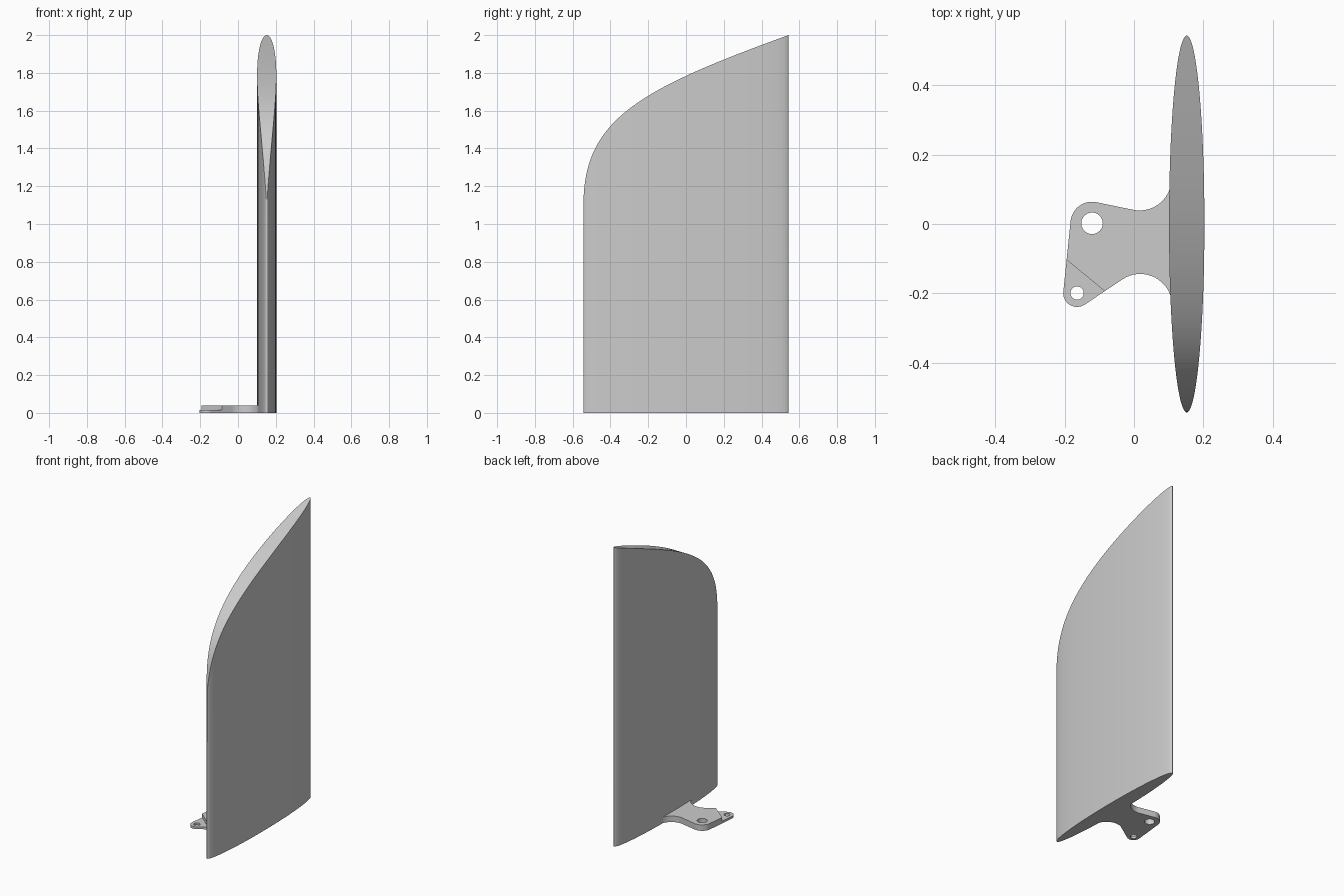
import bpy, bmesh
from math import sin, cos, pi, radians, atan2
from mathutils import Vector

if "Cube" in bpy.data.objects:
    bpy.data.objects.remove(bpy.data.objects["Cube"])

grey = bpy.data.materials.new("plain_grey")
grey.use_nodes = True
grey.diffuse_color = (0.6, 0.6, 0.6, 1)
grey.node_tree.nodes["Principled BSDF"].inputs["Base Color"].default_value = (0.6, 0.6, 0.6, 1)


def make_object(name, bm):
    bmesh.ops.recalc_face_normals(bm, faces=bm.faces)
    mesh = bpy.data.meshes.new(name)
    bm.to_mesh(mesh)
    bm.free()
    mesh.materials.append(grey)
    obj = bpy.data.objects.new(name, mesh)
    bpy.context.collection.objects.link(obj)
    return obj


def activate(obj):
    bpy.ops.object.select_all(action='DESELECT')
    obj.select_set(True)
    bpy.context.view_layer.objects.active = obj


def smooth(obj, angle):
    activate(obj)
    bpy.ops.object.shade_smooth_by_angle(angle=radians(angle))


def prism(name, outline, z0, z1):
    bm = bmesh.new()
    face = bm.faces.new([bm.verts.new((x, y, z0)) for x, y in outline])
    top = bmesh.ops.extrude_face_region(bm, geom=[face])["geom"]
    verts = [v for v in top if isinstance(v, bmesh.types.BMVert)]
    bmesh.ops.translate(bm, verts=verts, vec=(0, 0, z1 - z0))
    return make_object(name, bm)


def arc(cx, cy, r, start, end, steps=24):
    angles = [radians(start + (end - start) * i / steps) for i in range(steps + 1)]
    return [(cx + r * cos(a), cy + r * sin(a)) for a in angles]


# Blade: elliptical section with a swept, curved top
HALF_LEN, HALF_WID, BLADE_X, N = 0.543, 0.051, 0.152, 90
SWEEP = [Vector(p) for p in ((-0.543, 1.1), (-0.543, 1.55), (-0.257, 1.71), (0.543, 2.0))]


def sweep_point(t):
    a, b, c, d = SWEEP
    s = 1 - t
    return a * s**3 + b * 3 * s * s * t + c * 3 * s * t * t + d * t**3


def top_height(y):
    lo, hi = 0.0, 1.0
    for _ in range(40):
        mid = (lo + hi) / 2
        if sweep_point(mid).x < y:
            lo = mid
        else:
            hi = mid
    return sweep_point(hi).y


bm = bmesh.new()
rows = []
for i in range(N + 1):
    a = pi * i / N
    y, w = -HALF_LEN * cos(a), HALF_WID * sin(a)
    z = top_height(y)
    sides = (0,) if i in (0, N) else (-1, 1)
    pairs = [[bm.verts.new((BLADE_X + s * w, y, h)) for h in (0, z)] for s in sides]
    rows.append((pairs[0], pairs[-1]))
for (l0, r0), (l1, r1) in zip(rows, rows[1:]):
    for quad in ((l0[0], l1[0], l1[1], l0[1]), (r0[0], r0[1], r1[1], r1[0]),
                 (l0[0], r0[0], r1[0], l1[0]), (l0[1], l1[1], r1[1], r0[1])):
        bm.faces.new(list(dict.fromkeys(quad)))
smooth(make_object("blade", bm), 25)

# Mounting bracket: two rounded lugs blending into a flared root
BIG, SMALL = (-0.121, 0.002), (-0.164, -0.199)
outline = (arc(*BIG, 0.062, 78.3, 174)
           + arc(*SMALL, 0.04, 174, 303.8)
           + arc(0.018, -0.236, 0.092, 123.8, 0)
           + arc(0.016, 0.131, 0.092, 360, 258.3))
bracket = prism("mounting_bracket", outline, 0, 0.04)

# Cutters: bolt holes and the lowered tab on the small lug
cutters = [prism("large_hole_cutter", arc(*BIG, 0.031, 0, 352.5, 47), -0.05, 0.1),
           prism("small_hole_cutter", arc(*SMALL, 0.019, 0, 352.5, 47), -0.05, 0.1)]
start, end = Vector((-0.196, -0.102)), Vector((-0.084, -0.194))
along = (end - start).normalized()
out = Vector((along.y, -along.x)) * 0.2
p, q = start - along * 0.1, end + along * 0.1
cutters.append(prism("tab_step_cutter", [p, q, q + out, p + out], 0.015, 0.1))

for cutter in cutters:
    cutter.hide_render = True
    mod = bracket.modifiers.new("cut", 'BOOLEAN')
    mod.operation = 'DIFFERENCE'
    mod.solver = 'EXACT'
    mod.object = cutter
    activate(bracket)
    bpy.ops.object.modifier_apply(modifier=mod.name)
    bpy.data.objects.remove(cutter)
smooth(bracket, 30)
